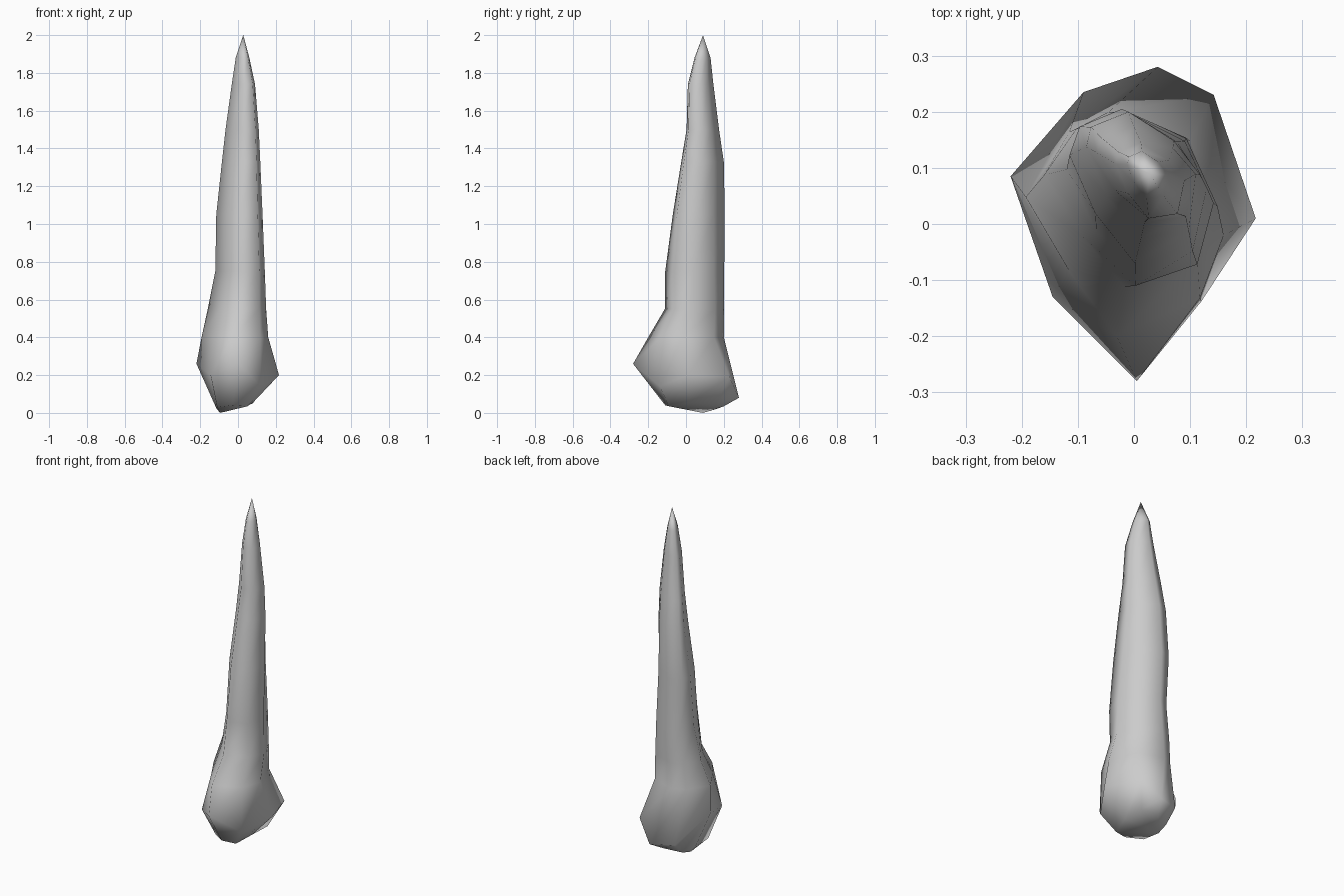
import bpy, bmesh, math

if "Cube" in bpy.data.objects:
    bpy.data.objects.remove(bpy.data.objects["Cube"])

# Irregular eight-sided outlines (low and high on the shaft), as fractions of ring bounds
LOW = [(0, .62), (.22, .29), (.46, 0), (.88, .17),
       (1, .45), (.83, .87), (.42, 1), (.22, .91)]
HIGH = [(0, .72), (.18, .33), (.48, 0), (.9, .06),
        (1, .5), (.77, .77), (.37, 1), (.04, .88)]

# Underside and jagged bulge, counterclockwise from the left corner
foot = [(-.115, .08, .025), (-.11, -.05, .03), (-.03, -.11, .04), (.05, -.09, .035),
        (.08, .02, .055), (.08, .16, .05), (0, .2, .035), (-.09, .16, .02)]
bulge = [(-.22, .085, .26), (-.145, -.13, .2), (.005, -.28, .26), (.12, -.138, .14),
         (.217, .01, .2), (.142, .23, .19), (.042, .28, .08), (-.09, .235, .09)]

# Shaft rings: height, x min, x max, y min, y max
SHAFT = [(.4, -.193, .16, -.2, .2),
         (.55, -.16, .149, -.112, .2),
         (.75, -.12, .142, -.11, .202),
         (1.05, -.115, .13, -.07, .205),
         (1.33, -.085, .118, -.025, .2),
         (1.5, -.066, .11, .003, .175),
         (1.74, -.033, .09, .01, .145),
         (1.88, -.012, .06, .045, .13)]

rings = [foot, bulge]
for z, x0, x1, y0, y1 in SHAFT:
    t = min(max((z - .4) / .8, 0), 1)
    ring = []
    for (ua, va), (ub, vb) in zip(LOW, HIGH):
        u, v = ua + t * (ub - ua), va + t * (vb - va)
        ring.append((x0 + u * (x1 - x0), y0 + v * (y1 - y0), z))
    rings.append(ring)

# Loft the rings and close both ends with a point
bm = bmesh.new()
rows = [[bm.verts.new(p) for p in r] for r in rings]
base = bm.verts.new((-.095, .09, 0))
tip = bm.verts.new((.028, .09, 2))
n = len(LOW)
for j in range(n):
    k = (j + 1) % n
    for a, b in zip(rows, rows[1:]):
        bm.faces.new((a[j], a[k], b[k], b[j]))
    bm.faces.new((rows[-1][j], rows[-1][k], tip))
    bm.faces.new((rows[0][k], rows[0][j], base))
bmesh.ops.recalc_face_normals(bm, faces=bm.faces)

mesh = bpy.data.meshes.new("rock_spike")
bm.to_mesh(mesh)
bm.free()
spike = bpy.data.objects.new("rock_spike", mesh)
bpy.context.collection.objects.link(spike)

# Soft shading that keeps the sharpest ridges
bpy.context.view_layer.objects.active = spike
spike.select_set(True)
bpy.ops.object.shade_smooth_by_angle(angle=math.radians(75))
